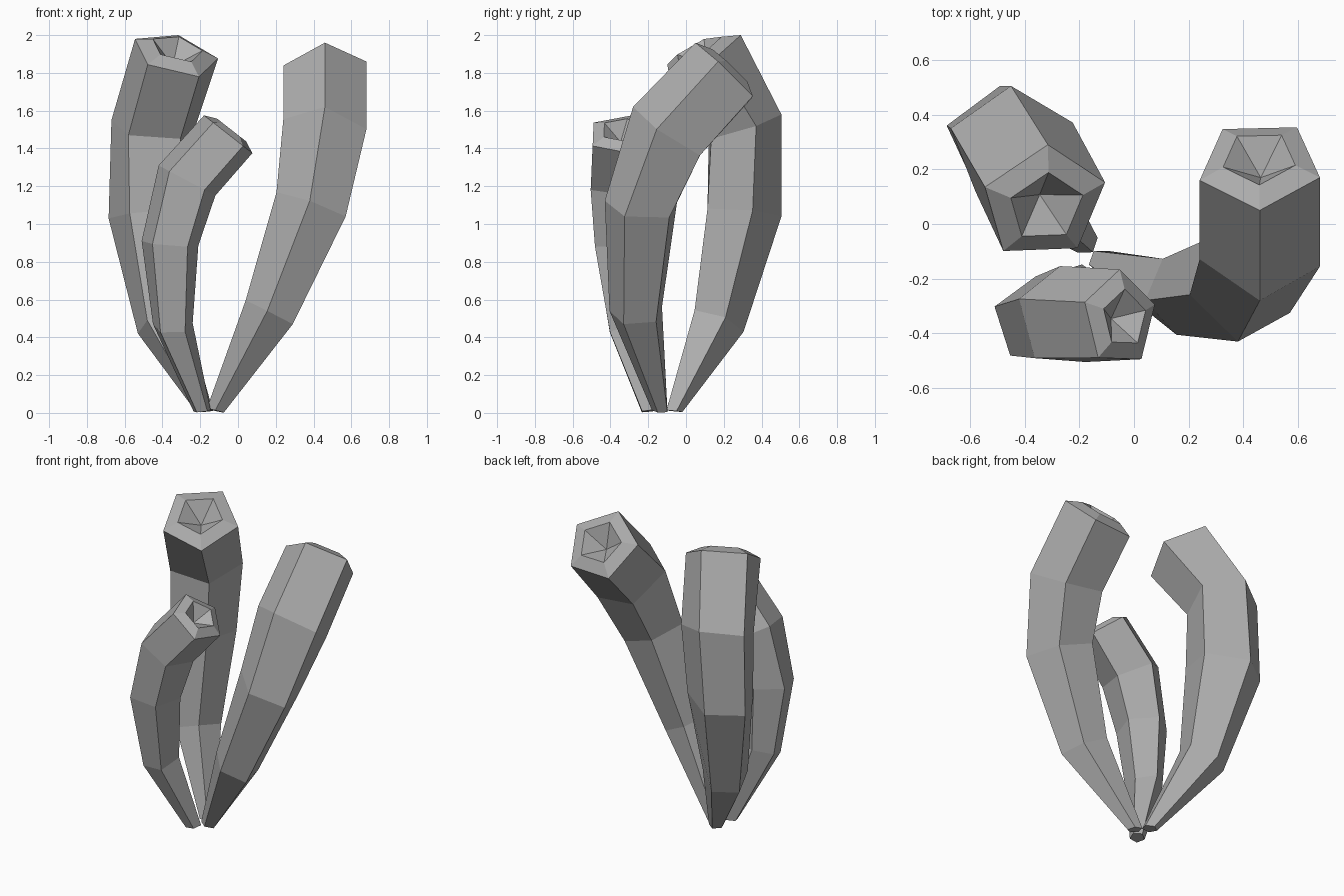
import bpy, bmesh
from mathutils import Vector

if "Cube" in bpy.data.objects:
    bpy.data.objects.remove(bpy.data.objects["Cube"])

grey = bpy.data.materials.new("dark_grey")
grey.diffuse_color = (0.42, 0.42, 0.42, 1)
grey.use_nodes = True
grey.node_tree.nodes["Principled BSDF"].inputs["Base Color"].default_value = grey.diffuse_color


def pentagon(centre, a, b):
    """Five corners from a centre and the offsets of two neighbouring corners."""
    c, offs = Vector(centre), [Vector(a), Vector(b)]
    while len(offs) < 5:
        offs.append(0.618 * offs[-1] - offs[-2])
    return [c + o for o in offs]


def tube(name, rings, rim=0.6, lift=0.038, depth=0.067):
    """Five-sided bent tube with a raised, narrowing rim and a pointed hollow."""
    loops = [pentagon(*r) for r in rings]
    top = Vector(rings[-1][0])
    axis = Vector(rings[-1][1]).cross(Vector(rings[-1][2])).normalized()
    if axis.z < 0:
        axis.negate()
    loops.append([top + (p - top) * rim + axis * lift for p in loops[-1]])
    bm = bmesh.new()
    vs = [[bm.verts.new(p) for p in loop] for loop in loops]
    for lo, hi in zip(vs, vs[1:]):
        for i in range(5):
            j = (i + 1) % 5
            bm.faces.new((lo[i], lo[j], hi[j], hi[i]))
    bm.faces.new(vs[0])
    tip = bm.verts.new(top - axis * depth)
    for i in range(5):
        bm.faces.new((vs[-1][i], vs[-1][(i + 1) % 5], tip))
    bmesh.ops.recalc_face_normals(bm, faces=bm.faces)
    me = bpy.data.meshes.new(name)
    bm.to_mesh(me)
    bm.free()
    me.materials.append(grey)
    bpy.context.collection.objects.link(bpy.data.objects.new(name, me))


# Right tube: (centre, corner offset, next corner offset) from base to mouth
tube("right_tube", [
    ((-.12, -.135, .012), (0, -.045, .002), (.045, -.014, -.01)),
    ((.17, -.26, .53), (-.015, -.145, .01), (.12, -.07, -.06)),
    ((.39, -.23, 1.096), (-.01, -.2, .027), (.18, -.095, -.056)),
    ((.46, -.08, 1.487), (0, -.2, .133), (.22, -.075, .015)),
    ((.46, .216, 1.80), (0, -.166, .16), (.22, -.046, .06)),
])

# Tall tube at the back left
tube("back_tube", [
    ((-.178, -.066, .01), (-.045, .013, -.003), (0, .047, -.005)),
    ((-.40, .16, .478), (-.13, .04, -.058), (0, .145, -.048)),
    ((-.463, .29, 1.056), (-.222, .07, -.026), (-.027, .215, -.016)),
    ((-.446, .296, 1.514), (-.224, .054, .036), (-.004, .209, .066)),
    ((-.33, .078, 1.896), (-.215, .057, .084), (.015, .212, .104)),
])

# Short tube at the front left
tube("front_tube", [
    ((-.19, -.195, .01), (-.045, .013, -.003), (0, .047, .005)),
    ((-.345, -.31, .46), (-.105, .035, .01), (0, .115, .04)),
    ((-.36, -.352, .895), (-.15, .05, .015), (0, .16, .01)),
    ((-.27, -.344, 1.23), (-.15, .07, .08), (0, .19, 0)),
    ((-.052, -.346, 1.475), (-.128, .06, .1), (0, .18, 0)),
], lift=0.029, depth=0.052)
